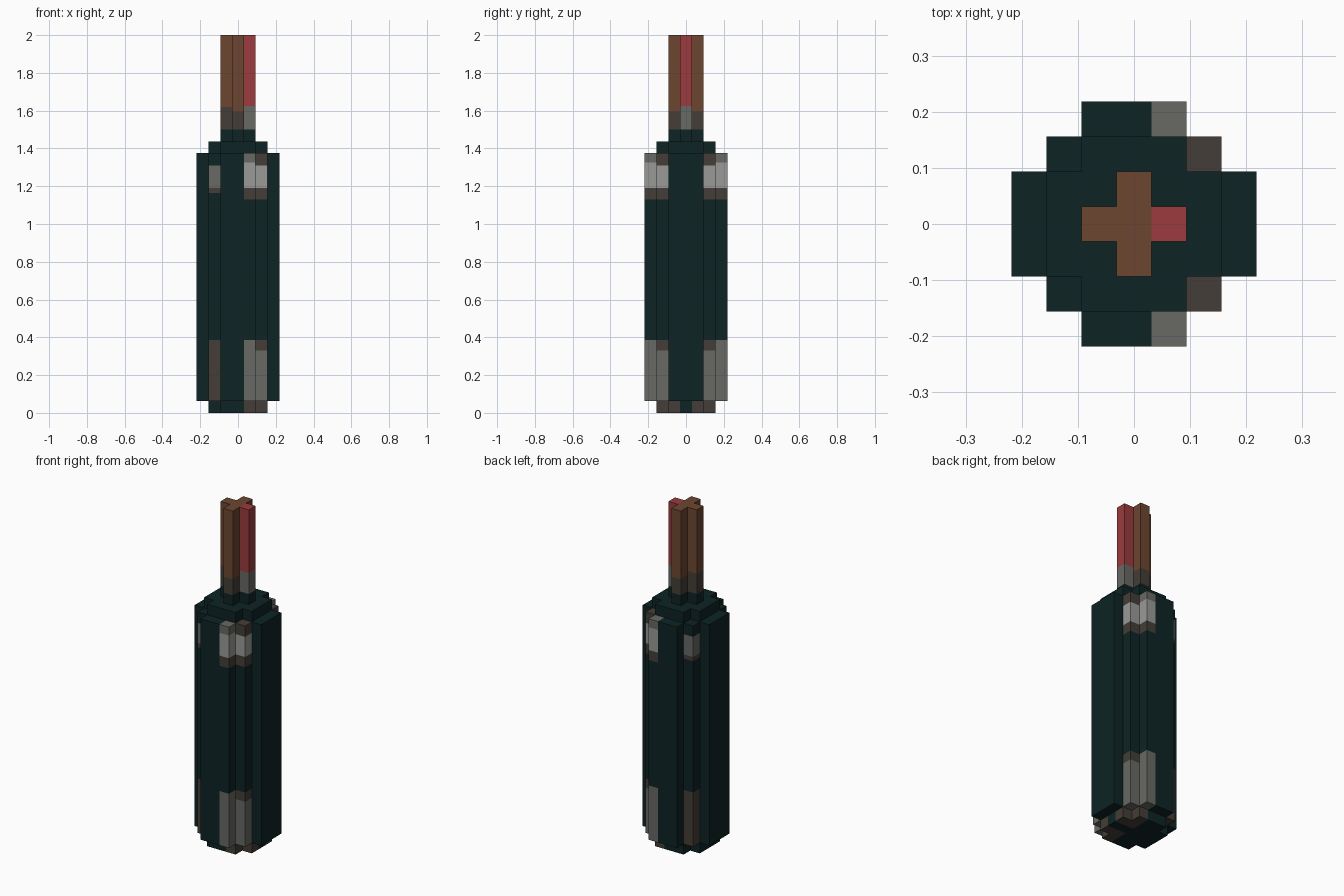
import bpy, bmesh

cube = bpy.data.objects.get("Cube")
if cube:
    bpy.data.objects.remove(cube, do_unlink=True)

U = 0.0625  # block size


def srgb(h):
    c = [int(h[i:i + 2], 16) / 255 for i in (0, 2, 4)]
    return [v / 12.92 if v <= 0.04045 else ((v + 0.055) / 1.055) ** 2.4 for v in c] + [1]


COLOURS = [("dark green glass", "0D2324"), ("dull brown", "443D37"),
           ("grey", "686964"), ("light grey", "9A9B98"),
           ("cork brown", "6C4630"), ("red", "9B3B3D")]
GLASS, DULL, GREY, LIGHT, CORK, RED = range(6)
materials = []
for name, code in COLOURS:
    m = bpy.data.materials.new(name)
    m.use_nodes = True
    m.diffuse_color = srgb(code)
    m.node_tree.nodes["Principled BSDF"].inputs["Base Color"].default_value = srgb(code)
    materials.append(m)


def plan(*half_widths):
    """Cells of a stepped round plan: half width in blocks for each row out from the middle."""
    return {(i, j) for r, w in enumerate(half_widths) for j in {r, -r} for i in range(-w, w + 1)}


def build(name, cells, levels, colour):
    """Stack a plan through the given heights; colour(i, j, z) picks each block's material."""
    bm = bmesh.new()

    def quad(points, mat):
        bm.faces.new([bm.verts.new(p) for p in points]).material_index = mat

    for i, j in sorted(cells):
        x0, x1, y0, y1 = (i - .5) * U, (i + .5) * U, (j - .5) * U, (j + .5) * U
        corners = [(x0, y0), (x1, y0), (x1, y1), (x0, y1)]
        outward = [(0, -1), (1, 0), (0, 1), (-1, 0)]
        for k, (a, b) in enumerate(zip(levels, levels[1:])):
            mat = colour(i, j, (a + b) / 2)
            for s, (dx, dy) in enumerate(outward):
                if (i + dx, j + dy) not in cells:
                    p, q = corners[s], corners[(s + 1) % 4]
                    quad([(*p, a), (*q, a), (*q, b), (*p, b)], mat)
            if k == 0:
                quad([(*c, a) for c in reversed(corners)], mat)
            if k == len(levels) - 2:
                quad([(*c, b) for c in corners], mat)
    bmesh.ops.remove_doubles(bm, verts=bm.verts, dist=1e-5)
    me = bpy.data.meshes.new(name)
    bm.to_mesh(me)
    bm.free()
    for m in materials:
        me.materials.append(m)
    bpy.context.collection.objects.link(bpy.data.objects.new(name, me))


def pick(z, bands):
    """First colour whose upper height lies above z."""
    return next(c for top, c in bands if z < top)


# Worn highlight bands on three kinds of column: (upper height, colour)
OUTER = [(.385, GREY), (1.13, GLASS), (1.19, DULL), (1.325, LIGHT), (2, GREY)]
CORNER = [(.33, GREY), (.385, DULL), (1.13, GLASS), (1.19, DULL), (1.31, LIGHT), (2, DULL)]
FAR_CORNER = [(.385, DULL), (1.165, GLASS), (1.19, DULL), (1.31, GREY), (2, GLASS)]


def body_colour(i, j, z):
    bands = {(1, 3): OUTER, (2, 2): CORNER, (-2, 2): FAR_CORNER}.get((i, abs(j)))
    return pick(z, bands) if bands else GLASS


def neck_colour(i, j, z):
    if i == 1:
        return pick(z, [(1.5, GLASS), (1.625, GREY), (3, RED)])
    return pick(z, [(1.5, GLASS), (1.62 if i else 1.595, DULL), (3, CORK)])


# Foot, body, shoulder, then neck with its cork wrap
build("bottle_foot", plan(2, 2, 1), [0, U],
      lambda i, j, z: DULL if i > 0 and j else GLASS)
build("bottle_body", plan(3, 3, 2, 1),
      [U, .33, .385, 1.13, 1.165, 1.19, 1.31, 1.325, 1.375], body_colour)
build("bottle_shoulder", plan(2, 2, 1), [1.375, 1.4375], lambda i, j, z: GLASS)
build("bottle_neck", plan(1, 0), [1.4375, 1.5, 1.595, 1.62, 1.625, 2], neck_colour)
